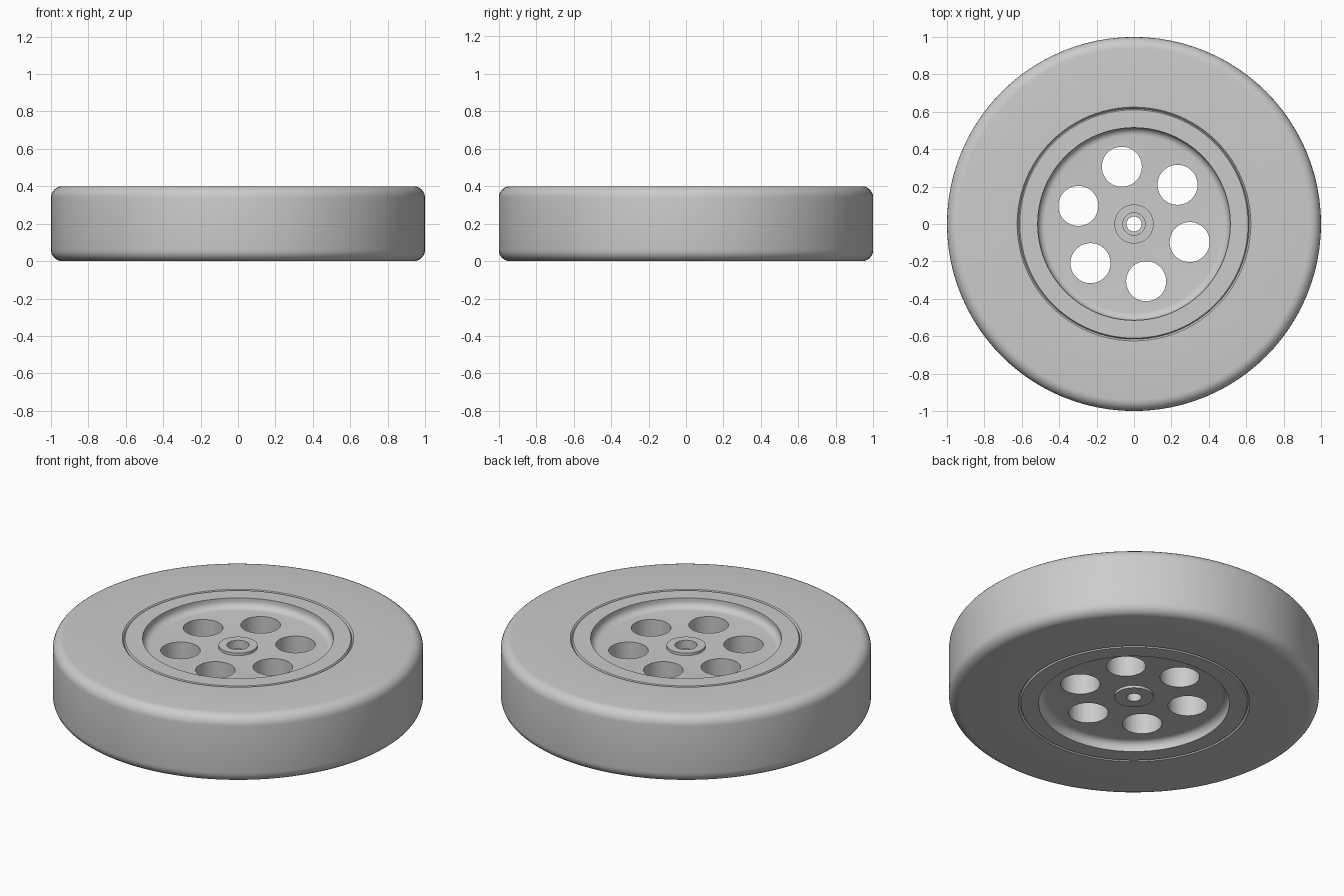
import bpy, bmesh, math
from math import cos, sin, pi, radians

if "Cube" in bpy.data.objects:
    bpy.data.objects.remove(bpy.data.objects["Cube"])

WIDTH = 0.4

grey = bpy.data.materials.new("light grey")
grey.use_nodes = True
colour = (0.6, 0.6, 0.6, 1)
grey.diffuse_color = colour
grey.node_tree.nodes["Principled BSDF"].inputs["Base Color"].default_value = colour


def arc(r, z, radius, start, end, steps=6):
    """Profile points of a fillet centred on (r, z), angles in degrees."""
    angles = [radians(start + (end - start) * i / steps) for i in range(steps + 1)]
    return [(r + radius * cos(a), z + radius * sin(a)) for a in angles]


def mirrored(upper):
    """Add the lower half of a profile given from the bore outwards."""
    return upper + [(r, WIDTH - z) for r, z in reversed(upper)]


def lathe(name, profile, segments=96):
    """Turn a closed profile about the z axis."""
    bm = bmesh.new()
    rings = [[bm.verts.new((r * cos(2 * pi * i / segments), r * sin(2 * pi * i / segments), z))
              for i in range(segments)] for r, z in profile]
    for a, b in zip(rings, rings[1:] + rings[:1]):
        for i in range(segments):
            j = (i + 1) % segments
            bm.faces.new((a[i], a[j], b[j], b[i]))
    bmesh.ops.recalc_face_normals(bm, faces=bm.faces)
    mesh = bpy.data.meshes.new(name)
    bm.to_mesh(mesh)
    bm.free()
    mesh.materials.append(grey)
    obj = bpy.data.objects.new(name, mesh)
    bpy.context.collection.objects.link(obj)
    return obj


def smooth(obj):
    bpy.ops.object.select_all(action="DESELECT")
    obj.select_set(True)
    bpy.context.view_layer.objects.active = obj
    bpy.ops.object.shade_smooth_by_angle(angle=radians(30))


# Tyre with rounded shoulders and a small inner chamfer at the seam
tyre = lathe("tyre", mirrored([(0.615, 0.388), (0.625, WIDTH)] + arc(0.94, 0.34, 0.06, 90, 0)))
smooth(tyre)

# Rim: raised band around a filleted dish, thick web inside
FLOOR = 0.345
rim = lathe("rim", mirrored([(0.08, FLOOR)] + arc(0.475, FLOOR + 0.04, 0.04, -90, 0)
                            + [(0.515, WIDTH), (0.61, WIDTH), (0.617, 0.388)]))

# Six round lightening holes through the web
for k in range(6):
    a = radians(60 * k - 18)
    bpy.ops.mesh.primitive_cylinder_add(vertices=48, radius=0.107, depth=1,
                                        location=(0.313 * cos(a), 0.313 * sin(a), WIDTH / 2))
    cutter = bpy.context.object
    cutter.name = f"hole_cutter_{k + 1}"
    cutter.hide_render = True
    cut = rim.modifiers.new("hole", "BOOLEAN")
    cut.operation = "DIFFERENCE"
    cut.solver = "EXACT"
    cut.object = cutter
    bpy.context.view_layer.objects.active = rim
    bpy.ops.object.modifier_apply(modifier=cut.name)
    bpy.data.objects.remove(cutter)
smooth(rim)

# Hub boss with a stepped axle bore
hub = lathe("hub", [(0.04, 0.04), (0.105, 0.04), (0.105, 0.36), (0.06, 0.36),
                    (0.06, 0.31), (0.04, 0.31)], 48)
smooth(hub)
